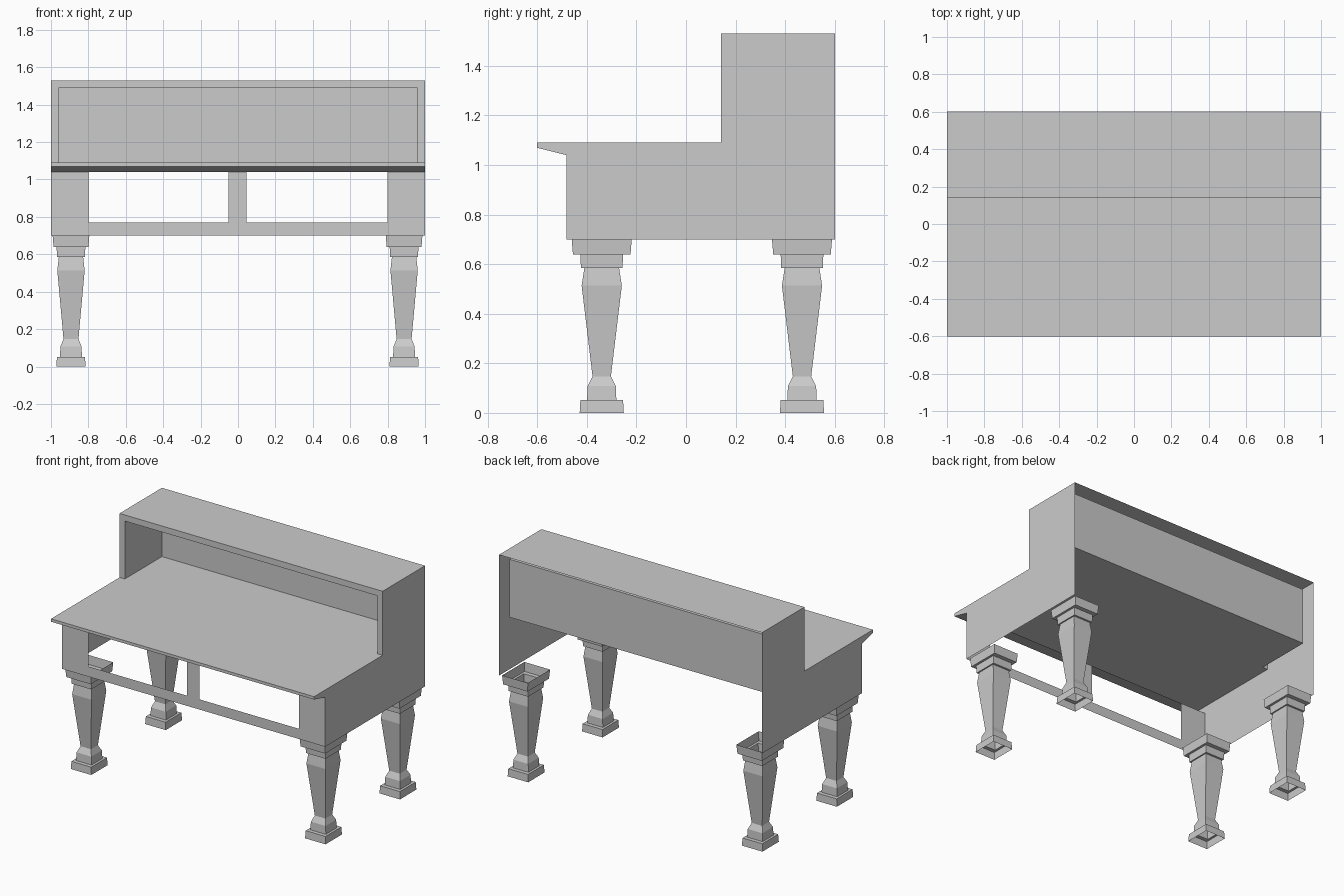
import bpy, bmesh

if "Cube" in bpy.data.objects:
    bpy.data.objects.remove(bpy.data.objects["Cube"])


def make_mesh(name, polys, normals=True):
    """Build one object of thin flat sheets from corner lists, welding shared corners."""
    bm = bmesh.new()
    for poly in polys:
        bm.faces.new([bm.verts.new(p) for p in poly])
    bmesh.ops.remove_doubles(bm, verts=bm.verts, dist=0.0005)
    if normals:
        bmesh.ops.recalc_face_normals(bm, faces=bm.faces)
    me = bpy.data.meshes.new(name)
    bm.to_mesh(me)
    bm.free()
    ob = bpy.data.objects.new(name, me)
    bpy.context.collection.objects.link(ob)
    return ob


def rect_y(y, x0, x1, z0, z1):
    """Upright rectangle facing -y."""
    return [(x0, y, z0), (x1, y, z0), (x1, y, z1), (x0, y, z1)]


def strip(profile, x0, x1):
    """Sweep a (y, z) profile across x."""
    return [[(x0, *a), (x1, *a), (x1, *b), (x0, *b)]
            for a, b in zip(profile, profile[1:])]


# Main heights and depths
BASE, RAIL, DESK, TOP = 0.70, 0.77, 1.09, 1.53
LIP, FRONT, HUTCH, INNER, BACK = -0.602, -0.482, 0.142, 0.545, 0.602
W, IN_W, IN_TOP = 1.0, 0.96, 1.488

# Side panels, including the ends of the sloping front lip
outline = [(FRONT, BASE), (BACK, BASE), (BACK, TOP), (HUTCH, TOP),
           (HUTCH, DESK), (LIP, DESK), (LIP, 1.07), (FRONT, 1.04)]
for side, x in (("left", -W), ("right", W)):
    pts = [(x, y, z) for y, z in outline]
    make_mesh(side + "_side_panel", [pts if x > 0 else pts[::-1]], normals=False)

# Writing surface with its front lip, and the narrower floor of the hutch
make_mesh("desk_surface",
          strip([(FRONT, 1.04), (LIP, 1.07), (LIP, DESK), (HUTCH, DESK)], -W, W))
make_mesh("hutch_floor", strip([(HUTCH, DESK), (INNER, DESK)], -IN_W, IN_W))

# Front apron with two open drawer bays
make_mesh("front_rail", [rect_y(FRONT, -W, W, BASE, RAIL)], normals=False)
for name, x0, x1 in (("left_apron_block", -W, -0.80),
                     ("centre_divider", -0.052, 0.045),
                     ("right_apron_block", 0.80, W)):
    make_mesh(name, [rect_y(FRONT, x0, x1, RAIL, 1.04)], normals=False)

# Hutch: top, front frame and the inner recess
make_mesh("hutch_top", strip([(HUTCH, TOP), (BACK, TOP)], -W, W), normals=False)
make_mesh("hutch_frame", [rect_y(HUTCH, -W, -IN_W, DESK, TOP),
                          rect_y(HUTCH, IN_W, W, DESK, TOP),
                          rect_y(HUTCH, -IN_W, IN_W, IN_TOP, TOP)], normals=False)
make_mesh("hutch_back", [rect_y(INNER, -IN_W, IN_W, DESK, IN_TOP)], normals=False)
make_mesh("hutch_ceiling",
          strip([(INNER, IN_TOP), (HUTCH, IN_TOP)], -IN_W, IN_W), normals=False)
for side, x in (("left", -IN_W), ("right", IN_W)):
    pts = [(x, HUTCH, DESK), (x, INNER, DESK), (x, INNER, IN_TOP), (x, HUTCH, IN_TOP)]
    make_mesh(side + "_hutch_inner_wall", [pts if x < 0 else pts[::-1]], normals=False)

# Square turned legs, hollow with open ends: (half width, half depth, height)
LEG = [(0.078, 0.089, 0.0), (0.075, 0.086, 0.052), (0.059, 0.059, 0.052),
       (0.056, 0.057, 0.108), (0.040, 0.037, 0.147), (0.073, 0.081, 0.513),
       (0.065, 0.070, 0.585), (0.074, 0.084, 0.585), (0.077, 0.086, 0.638),
       (0.093, 0.116, 0.638), (0.098, 0.121, BASE)]


def leg(name, cx, cy):
    rings = [[(cx - a, cy - b, z), (cx + a, cy - b, z),
              (cx + a, cy + b, z), (cx - a, cy + b, z)] for a, b, z in LEG]
    polys = [[lo[i], lo[(i + 1) % 4], hi[(i + 1) % 4], hi[i]]
             for lo, hi in zip(rings, rings[1:]) for i in range(4)]
    make_mesh(name, polys, normals=False)


for row, y in (("front", -0.34), ("back", 0.468)):
    for side, x in (("left", -0.893), ("right", 0.888)):
        leg(f"{row}_{side}_leg", x, y)
